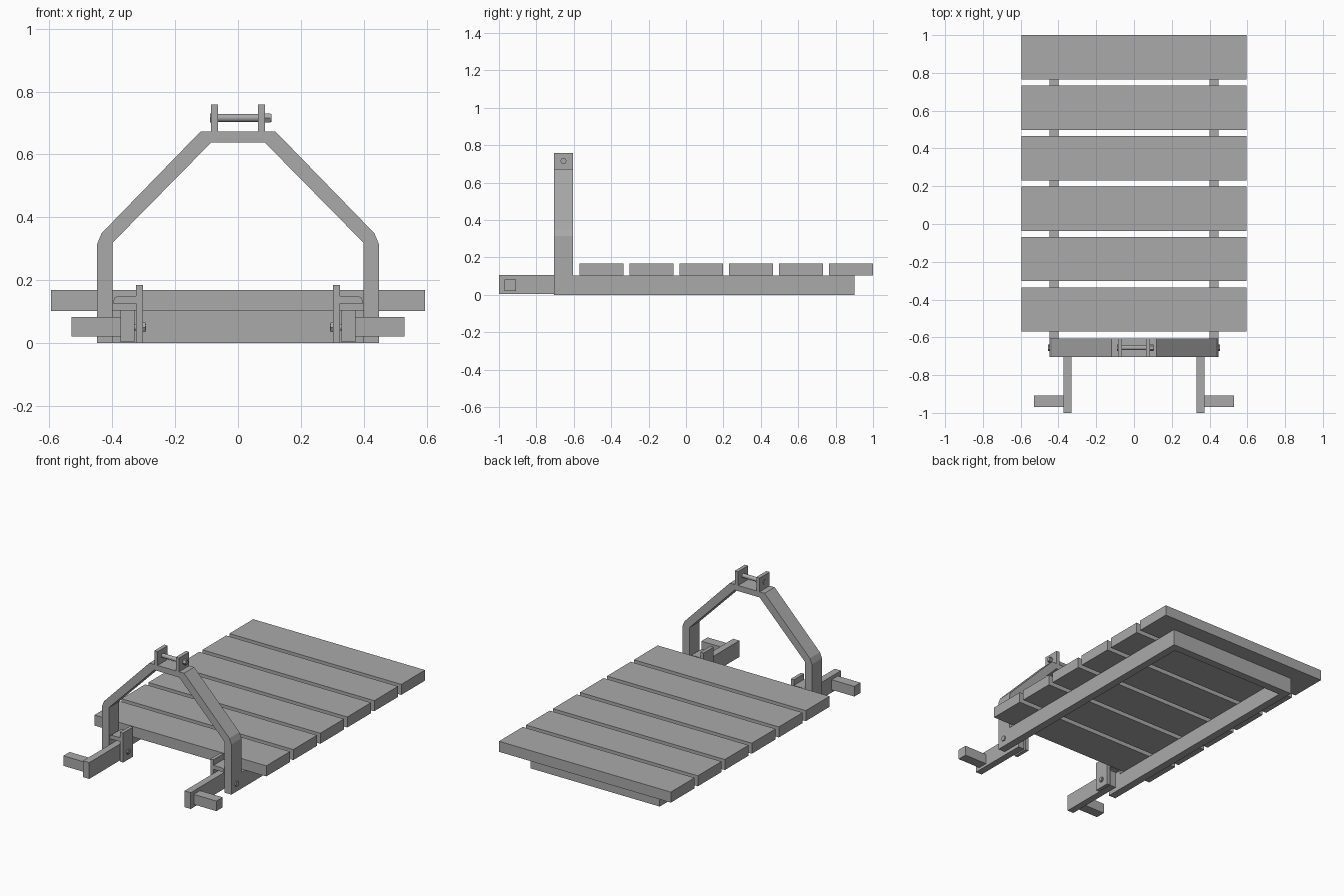
import bpy, bmesh, math
from mathutils import Matrix

cube = bpy.data.objects.get("Cube")
if cube:
    bpy.data.objects.remove(cube, do_unlink=True)

steel = bpy.data.materials.new("plain_grey")
steel.use_nodes = True
GREY = (0.4, 0.4, 0.4, 1)
steel.diffuse_color = GREY
steel.node_tree.nodes["Principled BSDF"].inputs["Base Color"].default_value = GREY


def finish(name, bm):
    bmesh.ops.recalc_face_normals(bm, faces=bm.faces)
    mesh = bpy.data.meshes.new(name)
    bm.to_mesh(mesh)
    bm.free()
    mesh.materials.append(steel)
    obj = bpy.data.objects.new(name, mesh)
    bpy.context.collection.objects.link(obj)
    return obj


def box(name, x, y, z):
    """Box from (low, high) ranges on each axis."""
    bm = bmesh.new()
    bmesh.ops.create_cube(bm, size=1)
    for v in bm.verts:
        v.co = [lo + (c + 0.5) * (hi - lo) for c, (lo, hi) in zip(v.co, (x, y, z))]
    return finish(name, bm)


def prism(name, outline, y):
    """Front-facing (x, z) outline extruded through the y range."""
    bm = bmesh.new()
    face = bm.faces.new([bm.verts.new((px, y[0], pz)) for px, pz in outline])
    out = bmesh.ops.extrude_face_region(bm, geom=[face])
    for v in out["geom"]:
        if isinstance(v, bmesh.types.BMVert):
            v.co.y = y[1]
    return finish(name, bm)


def rod(name, x, y, z, radius, sides):
    """Round or hexagonal bar lying along x."""
    bm = bmesh.new()
    bmesh.ops.create_cone(bm, cap_ends=True, segments=sides, radius1=radius,
                          radius2=radius, depth=abs(x[1] - x[0]))
    turn = Matrix.Rotation(math.pi / 2, 4, "Y")
    bm.transform(Matrix.Translation((sum(x) / 2, y, z)) @ turn)
    return finish(name, bm)


def span(side, a, b):
    return tuple(sorted((side * a, side * b)))


ARCH_Y = (-0.705, -0.605)
PIN_Y = -0.655

# Deck slats
for i in range(6):
    mid = -0.4525 + 0.267 * i
    box(f"deck_slat_{i + 1}", (-0.595, 0.595), (mid - 0.1175, mid + 0.1175), (0.102, 0.168))

# Arched mast: right half mirrored into one closed outline
outer = [(0.448, 0), (0.448, 0.315), (0.434, 0.349), (0.12, 0.672)]
inner = [(0.086, 0.637), (0.399, 0.319), (0.399, 0)]
mirror = lambda pts: [(-px, pz) for px, pz in reversed(pts)]
prism("mast_arch", outer + mirror(outer) + mirror(inner) + inner, ARCH_Y)

# Rear frame bar
box("rear_frame_bar", (-0.448, 0.448), (0.85, 0.9), (0, 0.102))

for side, label in ((1, "left"), (-1, "right")):
    box(f"{label}_frame_rail", span(side, 0.399, 0.448), (-0.605, 0.85), (0, 0.102))

    # Lower hitch arm with its sideways stub
    box(f"{label}_hitch_arm", span(side, 0.33, 0.373), (-1, -0.61), (0.003, 0.105))
    box(f"{label}_hitch_stub", span(side, 0.373, 0.53), (-0.97, -0.908), (0.02, 0.083))

    # Arm bracket: inner plate and bent strap back to the mast leg
    box(f"{label}_bracket_plate", span(side, 0.302, 0.324), ARCH_Y, (0, 0.185))
    strap = [(0.324, 0.125), (0.324, 0.15), (0.38, 0.15), (0.393, 0.144), (0.399, 0.125)]
    prism(f"{label}_bracket_strap", [(side * px, pz) for px, pz in strap], ARCH_Y)

    # Arm pivot bolt
    rod(f"{label}_pivot_bolt", span(side, 0.292, 0.452), PIN_Y, 0.05, 0.011, 16)
    rod(f"{label}_pivot_nut", span(side, 0.295, 0.302), PIN_Y, 0.05, 0.017, 6)
    rod(f"{label}_pivot_head", span(side, 0.448, 0.455), PIN_Y, 0.05, 0.017, 6)

    # Top link ears
    box(f"{label}_top_ear", span(side, 0.063, 0.086), ARCH_Y, (0.672, 0.758))

# Top link pin with head and nut
rod("top_pin", (-0.088, 0.107), PIN_Y, 0.716, 0.013, 16)
rod("top_pin_head", (-0.089, -0.08), PIN_Y, 0.716, 0.017, 6)
rod("top_pin_nut", (0.086, 0.104), PIN_Y, 0.716, 0.017, 6)
for obj in bpy.context.collection.objects:
    if obj.name in {"top_pin", "left_pivot_bolt", "right_pivot_bolt"}:
        for face in obj.data.polygons:
            face.use_smooth = len(face.vertices) == 4
